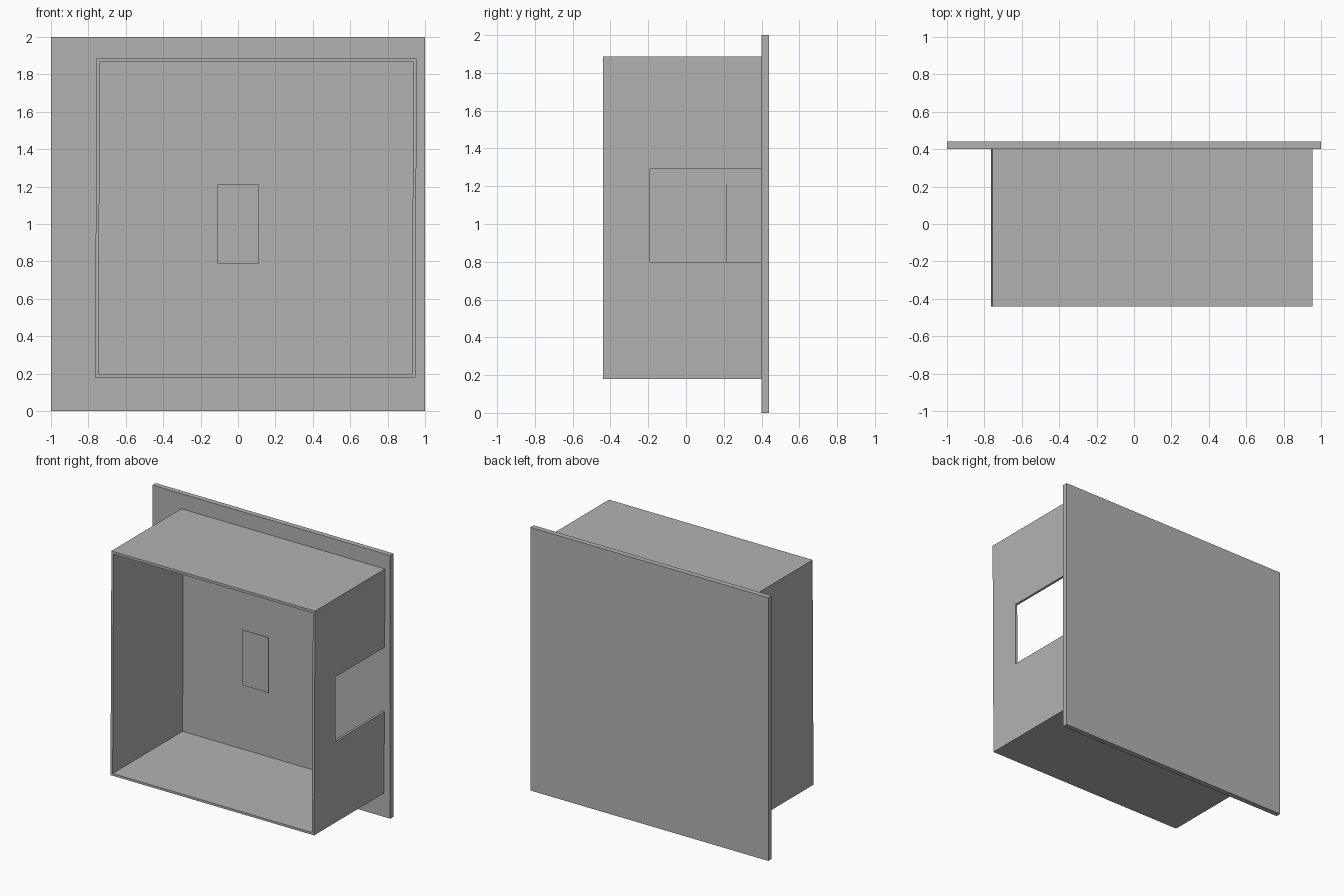
import bpy
import bmesh

cube = bpy.data.objects.get("Cube")
if cube:
    bpy.data.objects.remove(cube, do_unlink=True)

# One plain grey for everything
GREY = (0.45, 0.45, 0.45, 1)
grey = bpy.data.materials.new("plain grey")
grey.use_nodes = True
grey.diffuse_color = GREY
grey.node_tree.nodes["Principled BSDF"].inputs["Base Color"].default_value = GREY


def finish(name, bm):
    bmesh.ops.recalc_face_normals(bm, faces=bm.faces)
    mesh = bpy.data.meshes.new(name)
    bm.to_mesh(mesh)
    bm.free()
    mesh.materials.append(grey)
    obj = bpy.data.objects.new(name, mesh)
    bpy.context.collection.objects.link(obj)
    return obj


def block(name, low, high):
    bm = bmesh.new()
    bmesh.ops.create_cube(bm, size=1)
    for v in bm.verts:
        v.co = [a + (c + 0.5) * (b - a) for a, b, c in zip(low, high, v.co)]
    return finish(name, bm)


def rectangle_loop(x0, x1, z0, z1):
    return [(x0, z0), (x1, z0), (x1, z1), (x0, z1)]


# Large back plate and the thin panel hanging inside the box
block("back_plate", (-1, 0.40, 0), (1, 0.44, 2))
block("inner_panel", (-0.11, 0.211, 0.79), (0.11, 0.215, 1.21))

# Four walls of the open box: a rectangular ring extruded front to back
bm = bmesh.new()
outer = rectangle_loop(-0.764, 0.948, 0.18, 1.886)
inner = rectangle_loop(-0.746, 0.93, 0.197, 1.866)
ring_out = [bm.verts.new((x, -0.44, z)) for x, z in outer]
ring_in = [bm.verts.new((x, -0.44, z)) for x, z in inner]
for i in range(4):
    j = (i + 1) % 4
    bm.faces.new((ring_out[i], ring_out[j], ring_in[j], ring_in[i]))
extruded = bmesh.ops.extrude_face_region(bm, geom=bm.faces[:])["geom"]
bmesh.ops.translate(bm, vec=(0, 0.84, 0),
                    verts=[g for g in extruded if isinstance(g, bmesh.types.BMVert)])
# The walls lean very slightly sideways
for v in bm.verts:
    v.co.x += 0.0045 * (v.co.z - 0.18)
box = finish("box_walls", bm)

# Side window, open at the back against the plate
cutter = block("window_cutter", (0.8, -0.19, 0.80), (1.1, 0.5, 1.29))
cutter.hide_render = True
cut = box.modifiers.new("side_window", "BOOLEAN")
cut.operation = "DIFFERENCE"
cut.solver = "EXACT"
cut.object = cutter
bpy.context.view_layer.objects.active = box
bpy.ops.object.modifier_apply(modifier=cut.name)
bpy.data.objects.remove(cutter, do_unlink=True)
